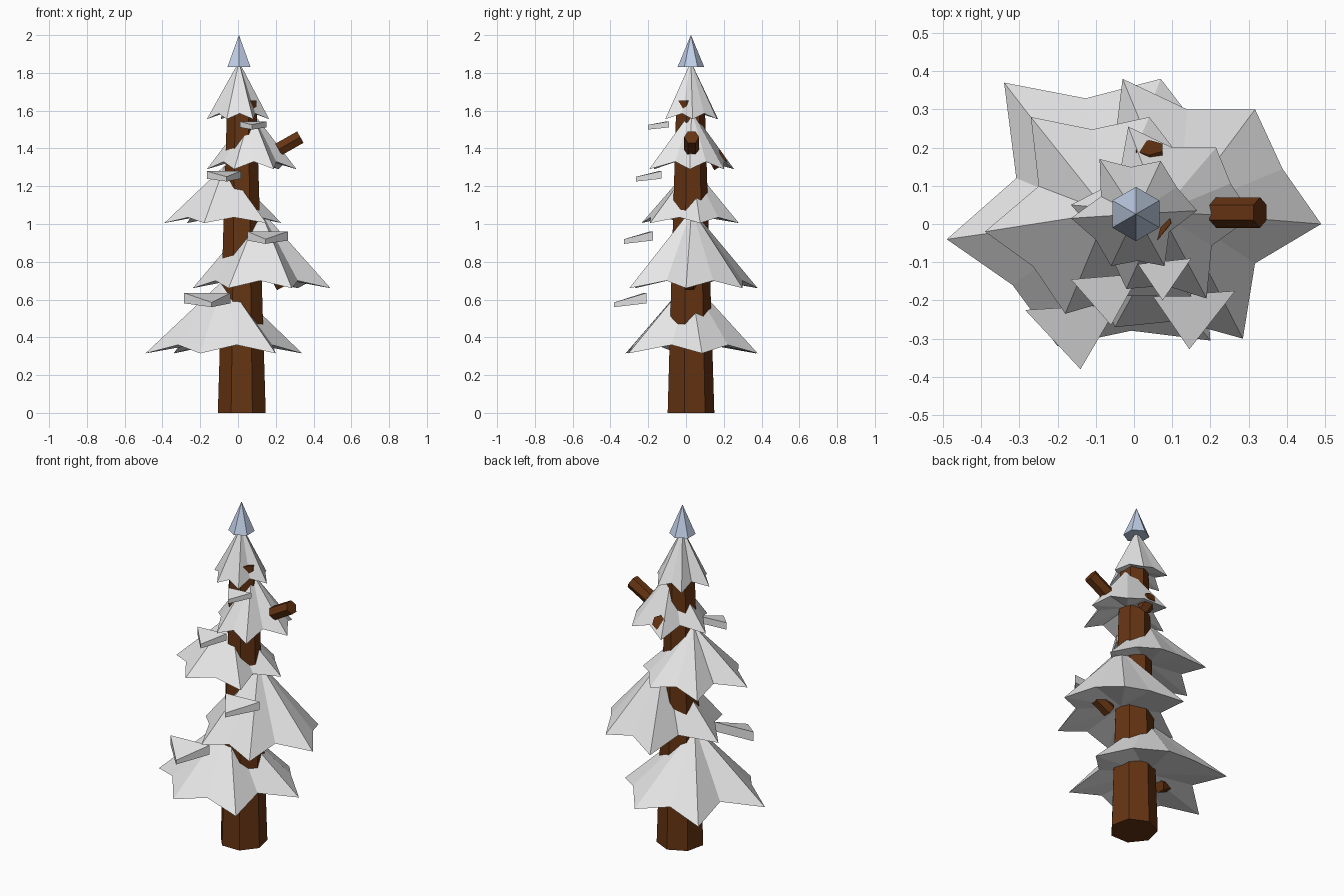
import bpy, bmesh, math
from mathutils import Vector

if "Cube" in bpy.data.objects:
    bpy.data.objects.remove(bpy.data.objects["Cube"], do_unlink=True)


def material(name, colour):
    m = bpy.data.materials.new(name)
    m.use_nodes = True
    m.diffuse_color = (*colour, 1)
    bsdf = m.node_tree.nodes["Principled BSDF"]
    bsdf.inputs["Base Color"].default_value = (*colour, 1)
    bsdf.inputs["Roughness"].default_value = 0.9
    return m


snow = material("snow", (0.8, 0.8, 0.8))
bark = material("bark", (0.13, 0.034, 0.006))
ice = material("ice", (0.55, 0.65, 0.83))


def make(name, verts, faces, mat):
    mesh = bpy.data.meshes.new(name)
    mesh.from_pydata(verts, [], faces)
    mesh.materials.append(mat)
    bm = bmesh.new()
    bm.from_mesh(mesh)
    bmesh.ops.recalc_face_normals(bm, faces=bm.faces)
    bm.to_mesh(mesh)
    bm.free()
    ob = bpy.data.objects.new(name, mesh)
    bpy.context.collection.objects.link(ob)
    return ob


def cone(name, sides, r1, r2, start, end, mat, spin=0.0):
    """Flat-shaded tapered prism between two points."""
    start, end = Vector(start), Vector(end)
    axis = end - start
    turn = Vector((0, 0, 1)).rotation_difference(axis)
    verts = []
    for centre, r in ((start, r1), (end, r2)):
        for i in range(sides):
            a = spin + math.tau * i / sides
            verts.append(centre + turn @ Vector((r * math.cos(a), r * math.sin(a), 0)))
    faces = [(i, (i + 1) % sides, sides + (i + 1) % sides, sides + i) for i in range(sides)]
    faces += [tuple(range(sides)), tuple(range(sides, 2 * sides))]
    return make(name, verts, faces, mat)


# Trunk and icy tip
cone("trunk", 7, 0.13, 0.079, (0.02, 0.02, 0), (0.02, 0.02, 1.655), bark, math.pi / 2)
cone("icy_tip", 6, 0.071, 0.0005, (0.005, 0.026, 1.83), (0.005, 0.026, 2), ice, math.pi / 2)

# Jagged branch tiers: apex, tip height, notch height, six outer tips
NOTCH = (0.95, 0.87, 0.69, 0.9, 0.9, 0.74)


def tier(name, apex, z_tip, z_notch, tips):
    centre = Vector(apex[:2])
    rim = []
    for i, tip in enumerate(tips):
        mid = (Vector(tip) + Vector(tips[(i + 1) % 6])) / 2
        notch = centre + (mid - centre) * NOTCH[i]
        rim += [(*tip, z_tip), (*notch, z_notch)]
    n = len(rim)
    verts = rim + [apex, (*centre, z_notch + 0.03)]
    faces = []
    for i in range(n):
        j = (i + 1) % n
        faces += [(i, j, n), (j, i, n + 1)]
    return make(name, verts, faces, snow)


tier("tier_1", (-0.07, 0.02, 0.71), 0.315, 0.36,
     [(0.34, 0.085), (0.07, 0.38), (-0.34, 0.37), (-0.49, -0.04), (-0.2, -0.32), (0.2, -0.305)])
tier("tier_2", (0.115, 0.03, 1.08), 0.66, 0.7,
     [(0.49, 0), (0.317, 0.3), (-0.03, 0.38), (-0.24, 0.04), (-0.05, -0.27), (0.285, -0.3)])
tier("tier_3", (-0.07, 0.03, 1.31), 1.005, 1.035,
     [(0.23, 0.075), (0.04, 0.28), (-0.27, 0.28), (-0.39, -0.02), (-0.18, -0.235), (0.15, -0.19)])
tier("tier_4", (0.07, 0.03, 1.6), 1.29, 1.33,
     [(0.31, 0.02), (0.215, 0.2), (-0.015, 0.255), (-0.165, 0.05), (-0.02, -0.17), (0.19, -0.195)])
tier("tier_5", (0.005, 0.026, 1.86), 1.555, 1.585,
     [(0.165, 0.035), (0.07, 0.165), (-0.09, 0.17), (-0.165, 0.015), (-0.06, -0.11), (0.08, -0.11)])

# Wedge-shaped snow clumps on the front: left, right, tip x; back, tip y; base z
clumps = [
    (-0.285, -0.04, -0.14, -0.21, -0.38, 0.56),
    (0.05, 0.265, 0.145, -0.175, -0.328, 0.895),
    (-0.165, 0.015, -0.06, -0.13, -0.265, 1.225),
    (0.01, 0.15, 0.075, -0.09, -0.2, 1.5),
]
for i, (left, right, tip, back, front, z) in enumerate(clumps):
    s = (right - left) / 0.245
    verts = [(left, back - 0.015, z + 0.02 * s), (right, back, z + 0.02 * s), (tip, front, z),
             (left, back - 0.015, z + 0.075 * s), (right, back, z + 0.075 * s), (tip, front, z + 0.025)]
    faces = [(0, 1, 2), (3, 4, 5), (0, 1, 4, 3), (1, 2, 5, 4), (2, 0, 3, 5)]
    make(f"snow_clump_{i + 1}", verts, faces, snow)

# Broken branch stubs rising outward
stubs = [
    ((-0.17, 0.0, 0.36), (-0.27, -0.01, 0.41)),
    ((0.19, 0.02, 0.68), (0.3, 0.02, 0.74)),
    ((0.04, 0.13, 1.32), (0.04, 0.2, 1.36)),
    ((0.215, 0.03, 1.395), (0.33, 0.03, 1.46)),
]
for i, (start, end) in enumerate(stubs):
    cone(f"branch_stub_{i + 1}", 6, 0.04, 0.04, start, end, bark, math.pi / 6)
